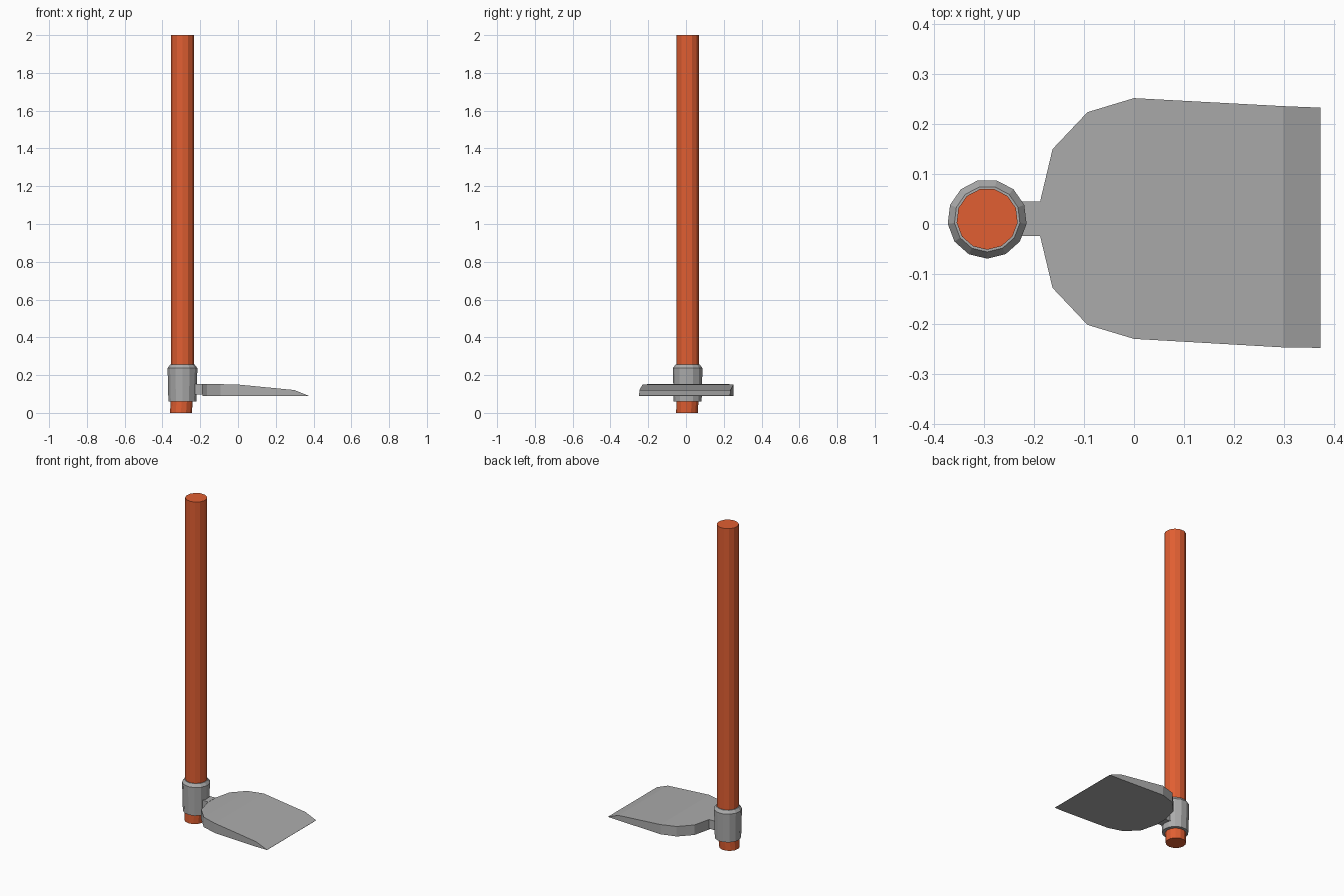
import bpy, bmesh, math

if "Cube" in bpy.data.objects:
    bpy.data.objects.remove(bpy.data.objects["Cube"])


def material(name, rgb):
    m = bpy.data.materials.new(name)
    m.diffuse_color = (*rgb, 1)
    m.use_nodes = True
    m.node_tree.nodes["Principled BSDF"].inputs["Base Color"].default_value = m.diffuse_color
    return m


WOOD = material("orange wood", (0.75, 0.114, 0.032))
STEEL = material("grey steel", (0.41, 0.41, 0.41))


def loft(name, sections, mat):
    """Skin a list of equal-length point loops and cap both ends."""
    bm = bmesh.new()
    loops = [[bm.verts.new(p) for p in s] for s in sections]
    n = len(loops[0])
    for a, b in zip(loops, loops[1:]):
        for i in range(n):
            j = (i + 1) % n
            bm.faces.new((a[i], a[j], b[j], b[i]))
    bm.faces.new(loops[0][::-1])
    bm.faces.new(loops[-1])
    bmesh.ops.remove_doubles(bm, verts=bm.verts, dist=0.0005)
    bmesh.ops.recalc_face_normals(bm, faces=bm.faces)
    mesh = bpy.data.meshes.new(name)
    bm.to_mesh(mesh)
    bm.free()
    mesh.materials.append(mat)
    ob = bpy.data.objects.new(name, mesh)
    bpy.context.collection.objects.link(ob)
    return ob


def ring(x, y, z, r, sides=13, phase=math.radians(187)):
    return [(x + r * math.cos(phase + math.tau * i / sides),
             y + r * math.sin(phase + math.tau * i / sides), z)
            for i in range(sides)]


def slab(x, y0, y1, z0, z1):
    return [(x, y0, z0), (x, y1, z0), (x, y1, z1), (x, y0, z1)]


# handle, with a slightly bent lower end
loft("handle", [ring(-0.302, 0.006, 0.0, 0.058),
                ring(-0.296, 0.01, 0.10, 0.060),
                ring(-0.294, 0.01, 0.25, 0.0615),
                ring(-0.294, 0.01, 2.0, 0.0615)], WOOD)

# socket collar with bevelled rim
loft("collar", [ring(-0.294, 0.01, 0.06, 0.075),
                ring(-0.294, 0.01, 0.237, 0.0795),
                ring(-0.294, 0.01, 0.255, 0.066)], STEEL)

# neck joining the collar to the blade
loft("neck", [slab(-0.25, -0.024, 0.045, 0.097, 0.153),
              slab(-0.186, -0.024, 0.045, 0.097, 0.153)], STEEL)

# blade, rounded at the back and tapering to a sharp front edge
stations = [(-0.188, -0.024, 0.045, 0.152), (-0.163, -0.128, 0.15, 0.152),
            (-0.093, -0.202, 0.224, 0.152), (0.0, -0.23, 0.252, 0.15),
            (0.298, -0.247, 0.236, 0.121), (0.373, -0.248, 0.233, 0.091)]
loft("blade", [slab(x, y0, y1, 0.09, z) for x, y0, y1, z in stations], STEEL)
